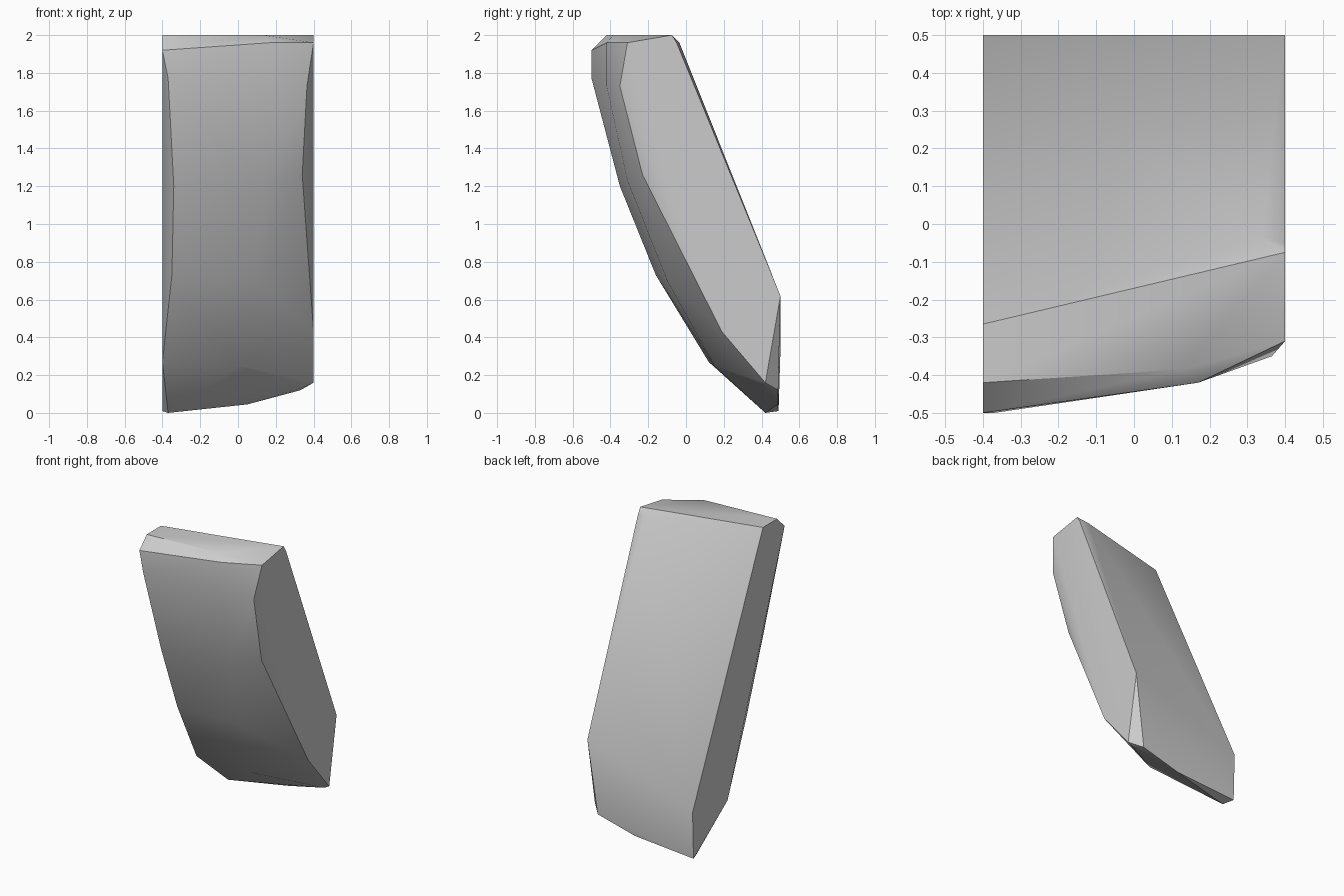
import bpy
import bmesh
import math

# Remove the default object only
default = bpy.data.objects.get("Cube")
if default:
    bpy.data.objects.remove(default, do_unlink=True)


def make_material(name, colour):
    material = bpy.data.materials.new(name)
    material.use_nodes = True
    material.diffuse_color = colour
    material.node_tree.nodes["Principled BSDF"].inputs["Base Color"].default_value = colour
    return material


def make_hull(name, profiles, material):
    """Wrap a convex faceted skin around the given outline profiles."""
    bm = bmesh.new()
    for profile in profiles:
        for point in profile:
            bm.verts.new(point)
    result = bmesh.ops.convex_hull(bm, input=bm.verts[:])
    loose = {item for item in result["geom_interior"] + result["geom_unused"]
             if isinstance(item, bmesh.types.BMVert)}
    bmesh.ops.delete(bm, geom=list(loose), context="VERTS")
    # Merge coplanar triangles into clean facets
    bmesh.ops.dissolve_limit(bm, angle_limit=math.radians(0.5),
                             verts=bm.verts[:], edges=bm.edges[:])
    bmesh.ops.recalc_face_normals(bm, faces=bm.faces[:])
    mesh = bpy.data.meshes.new(name)
    bm.to_mesh(mesh)
    bm.free()
    mesh.materials.append(material)
    obj = bpy.data.objects.new(name, mesh)
    bpy.context.collection.objects.link(obj)
    bpy.ops.object.select_all(action="DESELECT")
    bpy.context.view_layer.objects.active = obj
    obj.select_set(True)
    bpy.ops.object.shade_smooth_by_angle(angle=math.radians(30))
    return obj


stone_grey = make_material("stone grey", (0.6, 0.6, 0.6, 1))

# Sloping flat top
top_outline = [(-.4, -.42, 2), (-.4, -.265, 2), (.4, -.075, 2), (.13, -.385, 2)]

# Curved front, as three columns running from top to bottom
front_right_column = [(-.4, -.5, 1.92), (-.37, -.5, 1.77), (-.34, -.35, 1.2),
                      (-.35, -.16, .73), (-.4, .12, .27), (-.37, .42, 0)]
front_middle_column = [(.17, -.42, 1.96), (.17, -.42, 1.73), (.15, -.31, 1.23),
                       (.1, -.1, .7), (0, .15, .25)]
front_left_column = [(.4, -.31, 1.96), (.365, -.35, 1.73), (.34, -.23, 1.26),
                     (.4, .19, .43), (.4, .42, .16), (.36, .42, .14)]

# Leaning back with a thin bevel, ending in an upright lower facet
back_outline = [(.4, -.05, 1.96), (.34, -.035, 1.96), (.4, .5, .62), (-.4, .5, .33)]

# Rising bottom edge at the rear
bottom_edge = [(-.4, .49, .01), (.05, .485, .045), (.33, .488, .12)]

make_hull("leaning_rock", [top_outline, front_right_column, front_middle_column,
                           front_left_column, back_outline, bottom_edge], stone_grey)
